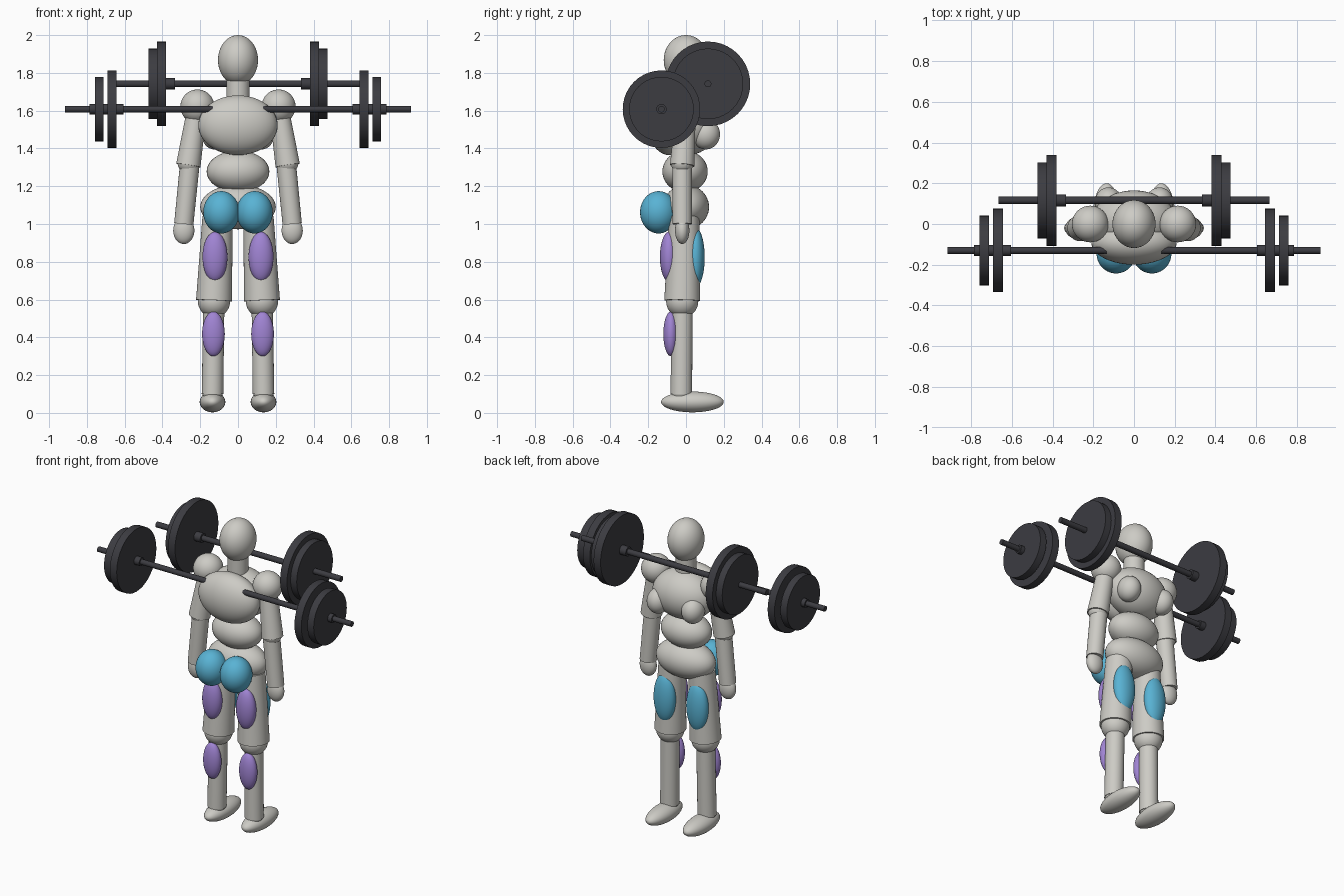
import bpy
import math
from mathutils import Vector

if "Cube" in bpy.data.objects:
    bpy.data.objects.remove(bpy.data.objects["Cube"], do_unlink=True)


def material(name, rgb):
    m = bpy.data.materials.new(name)
    m.use_nodes = True
    m.diffuse_color = (*rgb, 1)
    m.node_tree.nodes["Principled BSDF"].inputs["Base Color"].default_value = (*rgb, 1)
    return m


GREY = material("pale grey body", (0.61, 0.60, 0.56))
BLUE = material("blue muscle", (0.10, 0.45, 0.66))
PURPLE = material("purple muscle", (0.35, 0.23, 0.65))
IRON = material("dark iron", (0.045, 0.045, 0.053))


def finish(name, mat):
    ob = bpy.context.object
    ob.name = name
    ob.data.materials.append(mat)
    bpy.ops.object.shade_smooth_by_angle(angle=math.radians(40))
    return ob


def ellipsoid(name, centre, radii, mat=GREY):
    bpy.ops.mesh.primitive_uv_sphere_add(segments=40, ring_count=24, radius=1, location=centre)
    bpy.context.object.scale = radii
    bpy.ops.object.transform_apply(location=False, rotation=False, scale=True)
    return finish(name, mat)


def limb(name, low, high, r_low, r_high, mat=GREY):
    a, b = Vector(low), Vector(high)
    bpy.ops.mesh.primitive_cone_add(vertices=40, radius1=r_low, radius2=r_high,
                                    depth=(b - a).length, location=(a + b) / 2)
    bpy.context.object.rotation_euler = (b - a).to_track_quat('Z', 'Y').to_euler()
    return finish(name, mat)


def disc(name, x0, x1, y, z, r):
    return limb(name, (x0, y, z), (x1, y, z), r, r, IRON)


# Head and trunk
ellipsoid("head", (0, 0, 1.868), (0.106, 0.118, 0.132))
limb("neck", (0, 0, 1.56), (0, 0, 1.78), 0.062, 0.062)
ellipsoid("upper_back", (0, -0.09, 1.523), (0.21, 0.11, 0.158))
ellipsoid("chest", (0, 0.02, 1.523), (0.205, 0.145, 0.155))
ellipsoid("abdomen", (0, -0.005, 1.278), (0.166, 0.12, 0.11))
ellipsoid("pelvis", (0, 0, 1.09), (0.2, 0.122, 0.118))

# Paired parts
for side, s in (("left", 1), ("right", -1)):
    ellipsoid(side + "_pectoral", (s * 0.125, 0.105, 1.475), (0.068, 0.075, 0.08))
    ellipsoid(side + "_glute", (s * 0.088, -0.145, 1.062), (0.096, 0.098, 0.112), BLUE)
    # Arm
    ellipsoid(side + "_shoulder", (s * 0.215, 0, 1.622), (0.09, 0.09, 0.09))
    limb(side + "_upper_arm", (s * 0.263, -0.02, 1.31), (s * 0.215, 0, 1.62), 0.065, 0.052)
    ellipsoid(side + "_elbow", (s * 0.26, -0.02, 1.325), (0.06, 0.06, 0.06))
    limb(side + "_forearm", (s * 0.287, -0.02, 1.0), (s * 0.256, -0.02, 1.31), 0.051, 0.052)
    ellipsoid(side + "_hand", (s * 0.287, -0.02, 0.965), (0.056, 0.038, 0.071))
    # Leg
    limb(side + "_thigh", (s * 0.127, -0.02, 0.595), (s * 0.108, -0.01, 1.04), 0.095, 0.08)
    ellipsoid(side + "_knee", (s * 0.127, -0.02, 0.59), (0.085, 0.085, 0.085))
    limb(side + "_shin", (s * 0.135, -0.025, 0.1), (s * 0.128, -0.02, 0.57), 0.057, 0.056)
    ellipsoid(side + "_ankle", (s * 0.135, -0.025, 0.11), (0.054, 0.054, 0.054))
    ellipsoid(side + "_foot", (s * 0.135, 0.034, 0.058), (0.068, 0.166, 0.055))
    # Coloured leg muscles
    ellipsoid(side + "_hamstring", (s * 0.122, -0.09, 0.826), (0.066, 0.048, 0.132), PURPLE)
    ellipsoid(side + "_calf", (s * 0.13, -0.08, 0.418), (0.06, 0.04, 0.118), PURPLE)
    ellipsoid(side + "_quad", (s * 0.118, 0.05, 0.823), (0.074, 0.049, 0.158), BLUE)


# Barbells: each plate or collar is (inner x, outer x, radius)
def barbell(name, y, z, half, r, rings):
    disc(name + "_bar", -half, half, y, z, r)
    for side, s in (("left", 1), ("right", -1)):
        for part, x0, x1, radius in rings:
            disc(f"{name}_{side}_{part}", s * x0, s * x1, y, z, radius)


barbell("low_barbell", -0.13, 1.608, 0.917, 0.017, (
    ("collar", 0.605, 0.785, 0.027),
    ("large_plate", 0.643, 0.692, 0.205),
    ("small_plate", 0.712, 0.758, 0.171)))
barbell("high_barbell", 0.116, 1.742, 0.667, 0.018, (
    ("collar", 0.334, 0.385, 0.03),
    ("large_plate", 0.38, 0.43, 0.224),
    ("small_plate", 0.43, 0.474, 0.187)))
